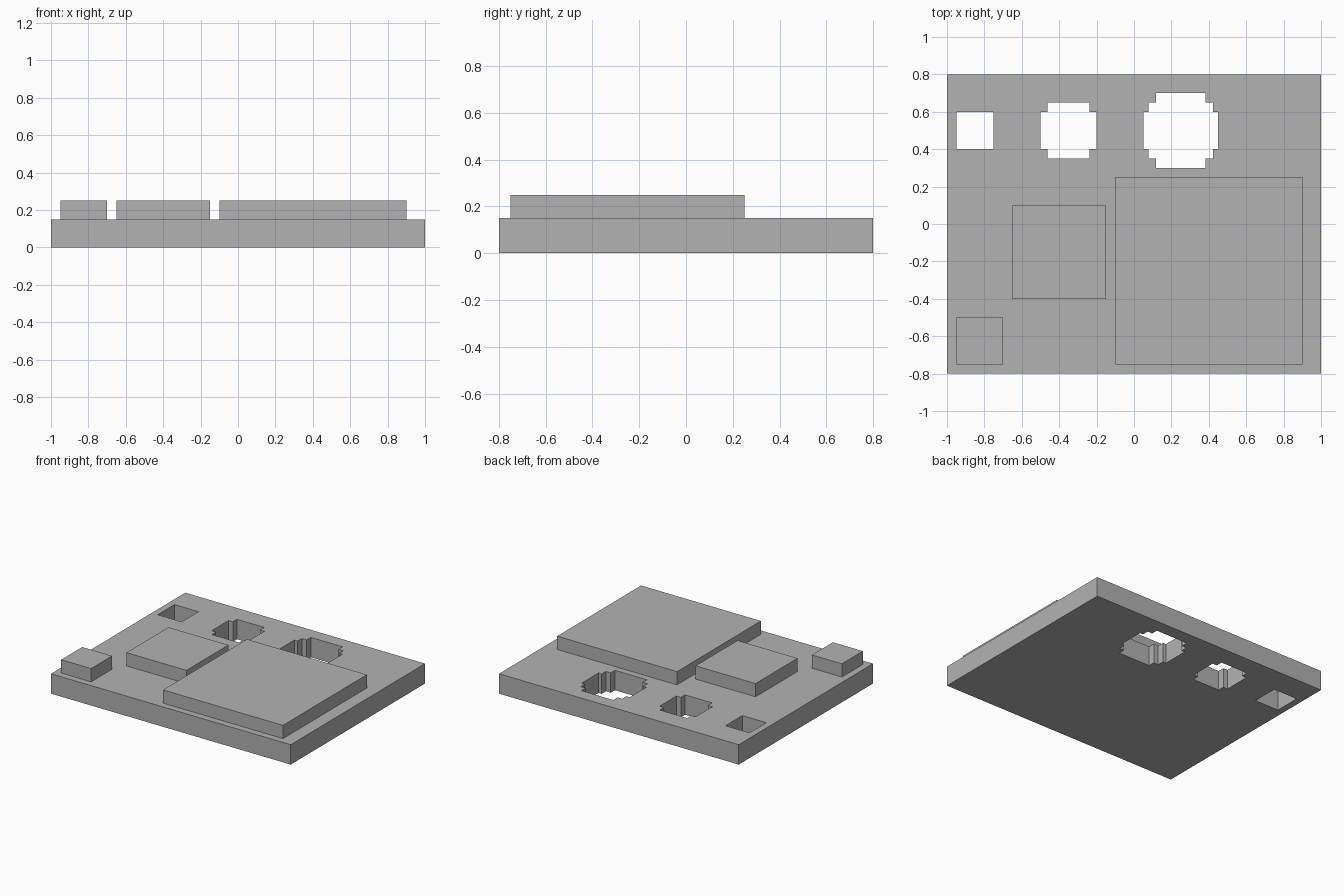
import bpy
import bmesh

cube = bpy.data.objects.get("Cube")
if cube:
    bpy.data.objects.remove(cube, do_unlink=True)

# Single plain grey
grey = bpy.data.materials.new("plain_grey")
grey.use_nodes = True
colour = (0.448, 0.448, 0.448, 1)
grey.diffuse_color = colour
grey.node_tree.nodes["Principled BSDF"].inputs["Base Color"].default_value = colour

PLATE_TOP = 0.15
PAD_TOP = 0.25


def prism(name, outline, z0, z1):
    """Extrude a flat outline between two heights."""
    bm = bmesh.new()
    face = bm.faces.new([bm.verts.new((x, y, z0)) for x, y in outline])
    top = bmesh.ops.extrude_face_region(bm, geom=[face])
    verts = [g for g in top["geom"] if isinstance(g, bmesh.types.BMVert)]
    bmesh.ops.translate(bm, verts=verts, vec=(0, 0, z1 - z0))
    bmesh.ops.recalc_face_normals(bm, faces=bm.faces)
    mesh = bpy.data.meshes.new(name)
    bm.to_mesh(mesh)
    bm.free()
    mesh.materials.append(grey)
    obj = bpy.data.objects.new(name, mesh)
    bpy.context.collection.objects.link(obj)
    return obj


def rectangle(x0, x1, y0, y1):
    return [(x0, y0), (x1, y0), (x1, y1), (x0, y1)]


def stepped_outline(cx, cy, steps):
    """Mirror a staircase of (half width, half height) into a closed outline."""
    corner = []
    for i, (w, h) in enumerate(steps):
        if i:
            corner.append((w, steps[i - 1][1]))
        corner.append((w, h))
    right = [(x, -y) for x, y in reversed(corner)] + corner
    left = [(-x, y) for x, y in reversed(right)]
    return [(cx + x, cy + y) for x, y in right + left]


# Base plate
plate = prism("base_plate", rectangle(-1, 1, -0.8, 0.8), 0, PLATE_TOP)

# Through holes: square, one-step round, two-step round
holes = {
    "small_hole": (-0.85, [(0.1, 0.1)]),
    "medium_hole": (-0.35, [(0.15, 0.1), (0.113, 0.15)]),
    "large_hole": (0.25, [(0.2, 0.1), (0.173, 0.15), (0.133, 0.2)]),
}
bpy.context.view_layer.objects.active = plate
for name, (cx, steps) in holes.items():
    cutter = prism(name + "_cutter", stepped_outline(cx, 0.5, steps), -0.1, 0.3)
    cutter.hide_render = True
    cut = plate.modifiers.new(name, "BOOLEAN")
    cut.operation = "DIFFERENCE"
    cut.solver = "EXACT"
    cut.object = cutter
    bpy.ops.object.modifier_apply(modifier=cut.name)
    bpy.data.objects.remove(cutter, do_unlink=True)

# Raised square pads: left edge, front edge, size
pads = {
    "small_pad": (-0.95, -0.75, 0.25),
    "medium_pad": (-0.65, -0.4, 0.5),
    "large_pad": (-0.1, -0.75, 1.0),
}
for name, (x, y, size) in pads.items():
    prism(name, rectangle(x, x + size, y, y + size), PLATE_TOP, PAD_TOP)
